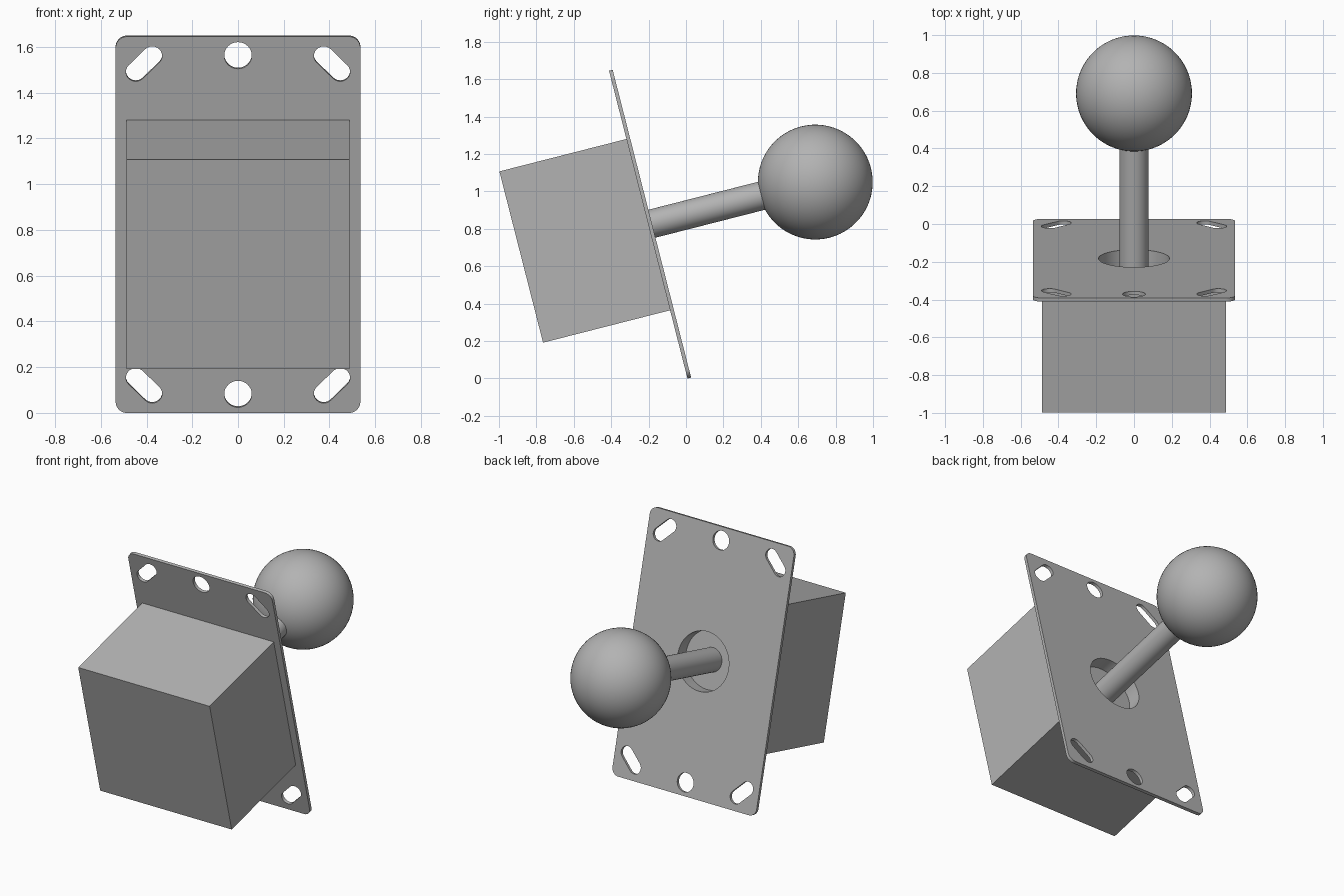
import bpy, bmesh, math
from mathutils import Matrix, Vector

if "Cube" in bpy.data.objects:
    bpy.data.objects.remove(bpy.data.objects["Cube"], do_unlink=True)

# Single grey finish
grey = bpy.data.materials.new("plain_grey")
grey.use_nodes = True
COLOUR = (0.45, 0.45, 0.45, 1)
grey.diffuse_color = COLOUR
grey.node_tree.nodes["Principled BSDF"].inputs["Base Color"].default_value = COLOUR

# Tilted frame: local y runs up the plate, local z points out of its back
TILT = math.radians(14.3)
s, c = math.sin(TILT), math.cos(TILT)
FRAME = Matrix(((-1, 0, 0, 0), (0, -s, c, -0.192), (0, c, s, 0.825), (0, 0, 0, 1)))


def place(name, mesh):
    mesh.name = name
    mesh.materials.clear()
    mesh.materials.append(grey)
    obj = bpy.data.objects.new(name, mesh)
    bpy.context.collection.objects.link(obj)
    obj.matrix_world = FRAME
    return obj


def from_bmesh(name, bm):
    mesh = bpy.data.meshes.new(name)
    bm.to_mesh(mesh)
    bm.free()
    return place(name, mesh)


def rod(name, radius, z0, z1, sides=64):
    bm = bmesh.new()
    bmesh.ops.create_cone(bm, cap_ends=True, segments=sides, radius1=radius, radius2=radius,
                          depth=z1 - z0, matrix=Matrix.Translation((0, 0, (z0 + z1) / 2)))
    return from_bmesh(name, bm)


def smooth(obj):
    bpy.ops.object.select_all(action='DESELECT')
    obj.select_set(True)
    bpy.context.view_layer.objects.active = obj
    bpy.ops.object.shade_smooth_by_angle(angle=math.radians(35))


def arc(x, y, r, start, sweep, steps=12):
    return [(x + r * math.cos(start + sweep * i / steps),
             y + r * math.sin(start + sweep * i / steps)) for i in range(steps + 1)]


def circle(x, y, r, steps=48):
    return arc(x, y, r, 0, math.tau, steps)[:-1]


def slot(x, y, half, r, angle):
    dx, dy = half * math.cos(angle), half * math.sin(angle)
    return (arc(x + dx, y + dy, r, angle - math.pi / 2, math.pi)
            + arc(x - dx, y - dy, r, angle + math.pi / 2, math.pi))


def sheet(name, loops, thickness):
    """Flat outline with holes, filled and given thickness."""
    curve = bpy.data.curves.new(name, 'CURVE')
    curve.dimensions = '2D'
    curve.fill_mode = 'BOTH'
    curve.extrude = thickness / 2
    for pts in loops:
        spline = curve.splines.new('POLY')
        spline.points.add(len(pts) - 1)
        for p, (x, y) in zip(spline.points, pts):
            p.co = (x, y, 0, 1)
        spline.use_cyclic_u = True
    temp = bpy.data.objects.new(name + "_outline", curve)
    bpy.context.collection.objects.link(temp)
    deps = bpy.context.evaluated_depsgraph_get()
    mesh = bpy.data.meshes.new_from_object(temp.evaluated_get(deps))
    bpy.data.objects.remove(temp, do_unlink=True)
    bpy.data.curves.remove(curve)
    bm = bmesh.new()
    bm.from_mesh(mesh)
    bmesh.ops.remove_doubles(bm, verts=bm.verts, dist=1e-5)
    bmesh.ops.recalc_face_normals(bm, faces=bm.faces)
    bm.to_mesh(mesh)
    bm.free()
    return place(name, mesh)


# Mounting plate: rounded outline, centre hole, round holes and corner slots
W, H, R = 0.535, 0.849, 0.05
outline = []
for k, (sx, sy) in enumerate(((1, 1), (-1, 1), (-1, -1), (1, -1))):
    outline += arc(sx * (W - R), sy * (H - R), R, k * math.pi / 2, math.pi / 2)
loops = [outline, circle(0, 0, 0.188, 64)]
for sy in (1, -1):
    loops.append(circle(0, sy * 0.764, 0.06))
    for sx in (1, -1):
        loops.append(slot(sx * 0.411, sy * 0.726, 0.051, 0.043, -sx * sy * math.pi / 4))
smooth(sheet("mounting_plate", loops, 0.02))

# Housing block with a shallow round pocket behind the centre hole
FRONT, BACK, POCKET = -0.711, -0.01, -0.08
bm = bmesh.new()
bmesh.ops.create_cube(bm, size=1)
bmesh.ops.scale(bm, vec=Vector((0.976, 0.945, BACK - FRONT)), verts=bm.verts)
bmesh.ops.translate(bm, vec=Vector((0, 0, (FRONT + BACK) / 2)), verts=bm.verts)
housing = from_bmesh("housing", bm)
cutter = rod("pocket_cutter", 0.188, POCKET, 0.1)
cutter.hide_render = True
cut = housing.modifiers.new("pocket", 'BOOLEAN')
cut.operation = 'DIFFERENCE'
cut.solver = 'EXACT'
cut.object = cutter
bpy.context.view_layer.update()
bpy.context.view_layer.objects.active = housing
bpy.ops.object.modifier_apply(modifier=cut.name)
bpy.data.objects.remove(cutter, do_unlink=True)
smooth(housing)

# Shaft and ball knob
smooth(rod("shaft", 0.077, POCKET, 0.75))
bm = bmesh.new()
bmesh.ops.create_uvsphere(bm, u_segments=64, v_segments=32, radius=0.307,
                          matrix=Matrix.Translation((0, 0, 0.9115)))
smooth(from_bmesh("ball_knob", bm))
